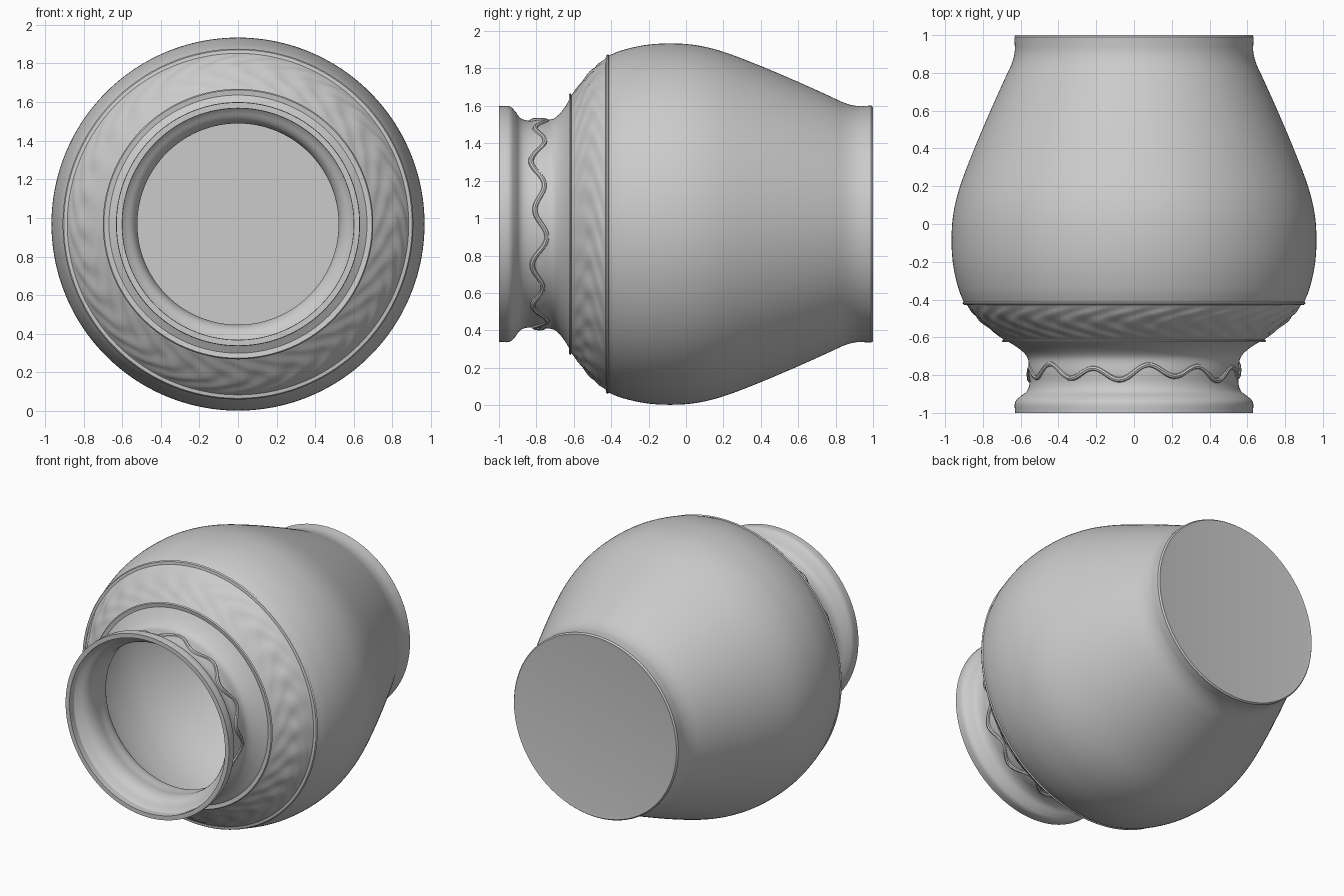
import bpy, bmesh, math
from mathutils import Vector

if "Cube" in bpy.data.objects:
    bpy.data.objects.remove(bpy.data.objects["Cube"])

CZ = 0.968      # height of the turning axis, which runs along y
SEG = 224
WALL = 0.032


def smooth(pts, n):
    """Catmull-Rom samples through (y, radius) points."""
    p = [Vector(q) for q in pts]
    p = [2 * p[0] - p[1]] + p + [2 * p[-1] - p[-2]]
    out = []
    for i in range(1, len(p) - 2):
        a, b, c, d = p[i - 1:i + 3]
        for k in range(n):
            t = k / n
            out.append(0.5 * (2 * b + (c - a) * t + (2 * a - 5 * b + 4 * c - d) * t * t
                              + (3 * b - a - 3 * c + d) * t ** 3))
    return [tuple(v) for v in out] + [tuple(pts[-1])]


def lathe(name, profile, relief=None):
    """Spin a (y, radius) profile about the axis; radius 0 makes a pole."""
    bm = bmesh.new()
    rings = []
    for y, r in profile:
        if r < 1e-5:
            rings.append([bm.verts.new((0, y, CZ))])
            continue
        ring = []
        for i in range(SEG):
            a = 2 * math.pi * i / SEG
            rr = r + (relief(y, a) if relief else 0)
            ring.append(bm.verts.new((rr * math.sin(a), y, CZ + rr * math.cos(a))))
        rings.append(ring)
    for A, B in zip(rings, rings[1:]):
        for i in range(SEG):
            j = (i + 1) % SEG
            if len(B) == 1:
                bm.faces.new((A[i], A[j], B[0]))
            elif len(A) == 1:
                bm.faces.new((A[0], B[j], B[i]))
            else:
                bm.faces.new((A[i], A[j], B[j], B[i]))
    bmesh.ops.recalc_face_normals(bm, faces=bm.faces)
    me = bpy.data.meshes.new(name)
    bm.to_mesh(me)
    bm.free()
    ob = bpy.data.objects.new(name, me)
    bpy.context.collection.objects.link(ob)
    finish(ob)
    return ob


def finish(ob):
    bpy.ops.object.select_all(action='DESELECT')
    ob.select_set(True)
    bpy.context.view_layer.objects.active = ob
    bpy.ops.object.shade_smooth_by_angle(angle=math.radians(35))


# Outer silhouette: rim and neck, decorated shoulder, belly and foot
neck = smooth([(-1, .63), (-.945, .63), (-.915, .605), (-.885, .567), (-.84, .553),
               (-.78, .558), (-.72, .560), (-.685, .580), (-.65, .622), (-.622, .668)], 4)
shoulder = smooth([(-.612, .690), (-.58, .730), (-.53, .790), (-.48, .843), (-.43, .884)], 7)
belly = smooth([(-.412, .902), (-.34, .930), (-.22, .957), (-.09, .966), (.05, .957),
                (.2, .921), (.4, .845), (.6, .760), (.76, .688), (.85, .647),
                (.91, .632), (.96, .632), (.99, .634)], 6)
ridge_front = [(-.626, .694), (-.618, .700)]
ridge_back = [(-.427, .902), (-.418, .908)]
foot = [(1.0, .626), (.997, .600), (.985, 0)]
outer = neck + ridge_front + shoulder + ridge_back + belly + foot

# Inner wall runs back to front, at an even thickness under the plain surface
plain = neck + shoulder + belly
inner = [(.955, 0)]
for i in range(len(plain) - 2, 0, -1):
    (y0, r0), (y1, r1) = plain[i - 1], plain[i + 1]
    t = Vector((y1 - y0, r1 - r0)).normalized()
    y, r = plain[i][0] + t.y * WALL, plain[i][1] - t.x * WALL
    if -.99 < y < .955 and y < inner[-1][0] + .0001:
        inner.append((y, r))
inner += [(-1, .60), (-1, .63)]


def scales(y, a):
    """Carved leaf pattern, limited to the shoulder band."""
    if not -.612 < y < -.43:
        return 0
    v = (y + .612) / .182
    fade = math.sin(math.pi * v)
    wave = math.sin(28 * a + 5 * math.sin(math.pi * v)) * math.sin(3 * math.pi * v)
    return fade * (.008 * wave + .003)


lathe("vase_outside", outer, scales)
lathe("vase_inside", inner)

# Trailing vine raised on the neck
curve = bpy.data.curves.new("neck_vine", 'CURVE')
curve.dimensions = '3D'
curve.bevel_depth = .014
curve.bevel_resolution = 2
spline = curve.splines.new('POLY')
N = 240
spline.points.add(N - 1)
for i, pt in enumerate(spline.points):
    a = 2 * math.pi * i / N
    y = -.785 + .032 * math.sin(12 * a) + .012 * math.sin(5 * a)
    pt.co = (.554 * math.sin(a), y, CZ + .554 * math.cos(a), 1)
spline.use_cyclic_u = True
vine = bpy.data.objects.new("neck_vine", curve)
bpy.context.collection.objects.link(vine)
bpy.ops.object.select_all(action='DESELECT')
vine.select_set(True)
bpy.context.view_layer.objects.active = vine
bpy.ops.object.convert(target='MESH')
finish(bpy.context.object)
